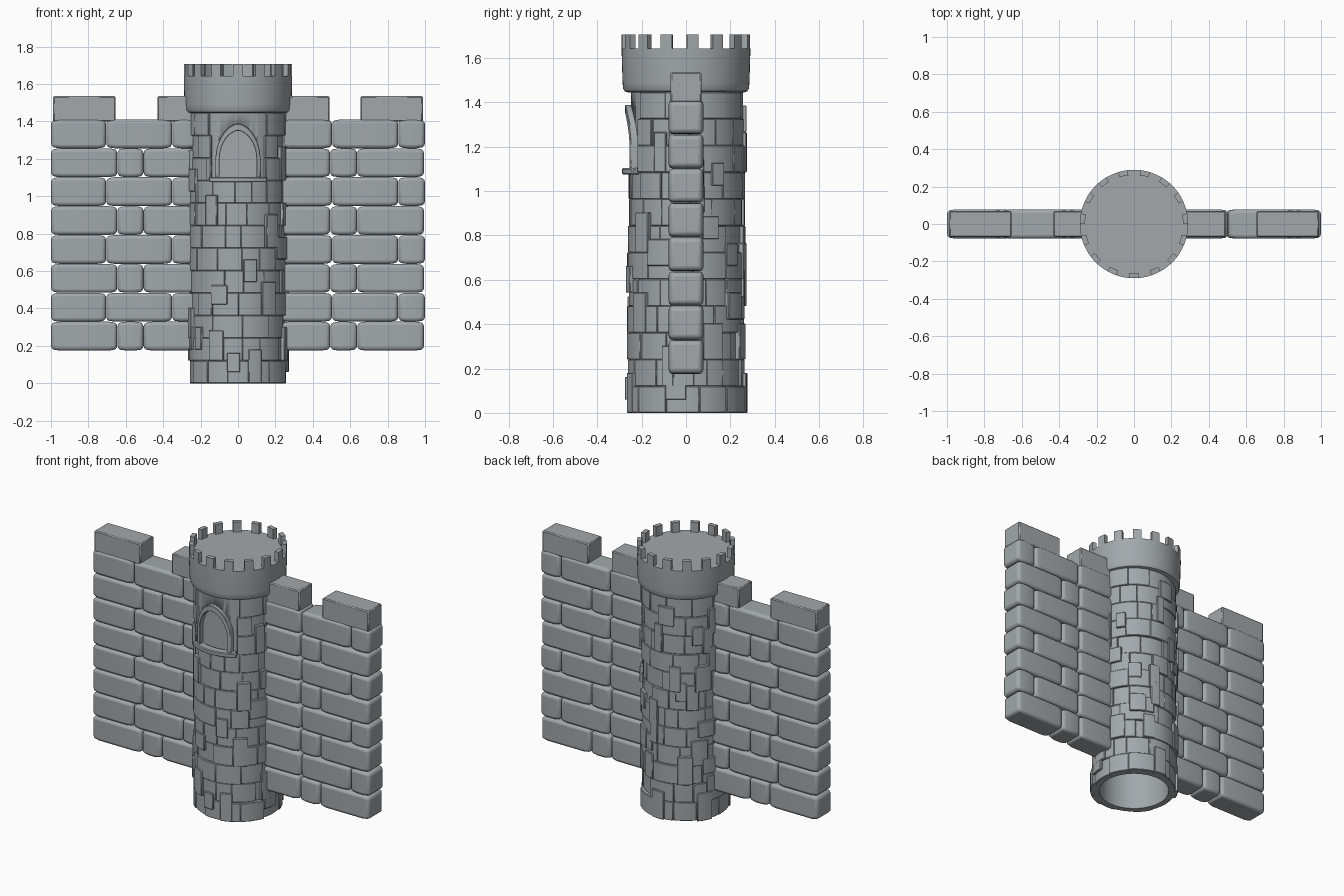
import bpy, bmesh, random
from math import sin, cos, pi, radians, sqrt

if "Cube" in bpy.data.objects:
    bpy.data.objects.remove(bpy.data.objects["Cube"])

random.seed(11)

# Blue-grey stone
STONE = bpy.data.materials.new("stone")
STONE.diffuse_color = (0.36, 0.39, 0.41, 1)
STONE.use_nodes = True
STONE.node_tree.nodes["Principled BSDF"].inputs["Base Color"].default_value = STONE.diffuse_color


def finish(bm, name, angle=35, bevel=0.0, segments=1):
    bmesh.ops.recalc_face_normals(bm, faces=bm.faces[:])
    me = bpy.data.meshes.new(name)
    bm.to_mesh(me)
    bm.free()
    me.materials.append(STONE)
    ob = bpy.data.objects.new(name, me)
    bpy.context.collection.objects.link(ob)
    if bevel:
        m = ob.modifiers.new("bevel", 'BEVEL')
        m.width, m.segments, m.limit_method = bevel, segments, 'ANGLE'
        m.angle_limit = radians(40)
    bpy.ops.object.select_all(action='DESELECT')
    ob.select_set(True)
    bpy.context.view_layer.objects.active = ob
    bpy.ops.object.shade_smooth_by_angle(angle=radians(angle))
    return ob


def loft(bm, rings, closed=False):
    """Skin a list of equal closed sections; cap the ends unless closed."""
    rs = [[bm.verts.new(p) for p in r] for r in rings]
    n = len(rs[0])
    pairs = list(zip(rs, rs[1:])) + ([(rs[-1], rs[0])] if closed else [])
    for a, b in pairs:
        for i in range(n):
            j = (i + 1) % n
            bm.faces.new((a[i], a[j], b[j], b[i]))
    if not closed:
        bm.faces.new(rs[0])
        bm.faces.new(rs[-1])


def arc_block(bm, a0, a1, z0, z1, r0, r1):
    """Curved block around the tower axis, angles in degrees (-90 = front)."""
    n = max(1, round((a1 - a0) / 6))
    rings = []
    for i in range(n + 1):
        a = radians(a0 + (a1 - a0) * i / n)
        c, s = cos(a), sin(a)
        rings.append([(r * c, r * s, z) for r, z in ((r0, z0), (r1, z0), (r1, z1), (r0, z1))])
    loft(bm, rings)


def lathe(name, profile, segs=60):
    bm = bmesh.new()
    loft(bm, [[(r * cos(2 * pi * k / segs), r * sin(2 * pi * k / segs), z) for r, z in profile]
              for k in range(segs)], closed=True)
    bmesh.ops.remove_doubles(bm, verts=bm.verts[:], dist=1e-5)
    return finish(bm, name)


def block(bm, x0, x1, y, z0, z1, taper=0.0):
    """Wall block whose two ends shrink by the taper, for a pillowed look."""
    sections = [(x0, taper), (x1, taper)]
    if taper:
        sections = [(x0, taper), (x0 + 0.045, 0), (x1 - 0.045, 0), (x1, taper)]
    loft(bm, [[(x, -y + t, z0 + t), (x, y - t, z0 + t), (x, y - t, z1 - t), (x, -y + t, z1 - t)]
              for x, t in sections])


def arch(half, z0, spring, top, n=10):
    """Slightly pointed arch outline from bottom left to bottom right, as (x, z)."""
    pts = [(-half, z0), (-half, (z0 + spring) / 2)]
    for i in range(2 * n + 1):
        t = pi - pi * i / (2 * n)
        pts.append((half * cos(t) * abs(cos(t)) ** 0.15, spring + (top - spring) * sin(t)))
    return pts + [(half, (z0 + spring) / 2), (half, z0)]


# Hollow tower shaft, open at the bottom
shaft = lathe("tower_shaft", [(0.215, 0), (0.248, 0), (0.248, 1.47), (0, 1.47), (0, 1.44), (0.215, 1.44)])

# Window recess cut into the shaft
bm = bmesh.new()
outline = arch(0.1, 1.09, 1.2, 1.355)
loft(bm, [[(x, y, z) for x, z in outline] for y in (-0.4, -0.221)])
cutter = finish(bm, "window_cutter")
cutter.hide_render = True
cutter.hide_viewport = True
m = shaft.modifiers.new("window", 'BOOLEAN')
m.object, m.operation, m.solver = cutter, 'DIFFERENCE', 'EXACT'

# Arched window frame wrapped on the round wall
bm = bmesh.new()
rings = []
for (xi, zi), (xo, zo) in zip(arch(0.098, 1.09, 1.2, 1.35), arch(0.12, 1.09, 1.2, 1.388)):
    rings.append([(x, -sqrt(r * r - x * x), z) for x, z, r in
                  ((xi, zi, 0.235), (xo, zo, 0.235), (xo, zo, 0.274), (xi, zi, 0.274))])
loft(bm, rings)
finish(bm, "window_frame", bevel=0.003)

# Window sill
bm = bmesh.new()
arc_block(bm, -123, -57, 1.075, 1.103, 0.235, 0.289)
finish(bm, "window_sill", bevel=0.005)

# Facing stones in staggered courses, many interlocking with the course above
bm = bmesh.new()
rows, h = 12, 0.1205
for k in range(rows):
    a = random.uniform(0, 30)
    end = a + 360
    while a < end - 1:
        w = random.uniform(18, 38)
        if end - a - w < 14:
            w = end - a
        z0, z1 = k * h, (k + 1) * h
        r = random.uniform(0.251, 0.268)
        if k == 0:
            r = random.choice((0.257, 0.264, 0.272))
        mid = (a + w / 2 + 90 + 180) % 360 - 180
        if k >= 9 and abs(mid) < 34 + w / 2:
            # trim the stone to the side of the smooth window bay
            lo, hi = mid - w / 2, mid + w / 2
            lo, hi = (max(lo, 34), hi) if mid > 0 else (lo, min(hi, -34))
            if hi - lo > 6:
                arc_block(bm, lo - 90, hi - 90, z0, z1, 0.235, r)
        else:
            arc_block(bm, a, a + w, z0, z1, 0.235, r)
            # raised tall stone reaching into the next course
            if random.random() < 0.4 and k < (11 if abs(mid) > 60 else 8):
                s = random.choice((0, 0.4))
                arc_block(bm, a + w * s, a + w * (s + 0.6), z0 + h * random.choice((0, 0.5)),
                          z1 + h * random.choice((0.35, 0.5)), 0.235, random.uniform(0.271, 0.277))
        a += w
finish(bm, "tower_stones", bevel=0.003)

# Crown of the tower with rounded lower edge
lathe("tower_crown", [(0, 1.445), (0.262, 1.445), (0.277, 1.45), (0.284, 1.463), (0.286, 1.49),
                      (0.29, 1.62), (0.29, 1.642), (0, 1.642)])

# Ring of fifteen merlons
bm = bmesh.new()
for k in range(15):
    a = -90 + 24 * k
    arc_block(bm, a - 5.3, a + 5.3, 1.641, 1.706, 0.262, 0.29)
finish(bm, "tower_merlons")

# Wall bricks: two alternating courses on each side of the tower
course_a = [(-1, -0.645), (-0.645, -0.505), (-0.505, -0.225), (0.225, 0.493), (0.493, 0.637), (0.637, 0.995)]
course_b = [(-1, -0.705), (-0.705, -0.352), (-0.352, -0.225), (0.225, 0.503), (0.503, 0.857), (0.857, 1.0)]
bm = bmesh.new()
for k in range(8):
    z = 0.175 + 0.1545 * k
    for x0, x1 in (course_b if k % 2 else course_a):
        block(bm, x0 + 0.001, x1 - 0.001, 0.078, z, z + 0.154, taper=0.006)
finish(bm, "wall_bricks", bevel=0.018, segments=3, angle=50)

# Wall battlements
bm = bmesh.new()
for x0, x1 in ((-0.988, -0.655), (-0.43, -0.225), (0.225, 0.49), (0.655, 0.988)):
    block(bm, x0, x1, 0.07, 1.40, 1.535)
finish(bm, "wall_battlements", bevel=0.006)
